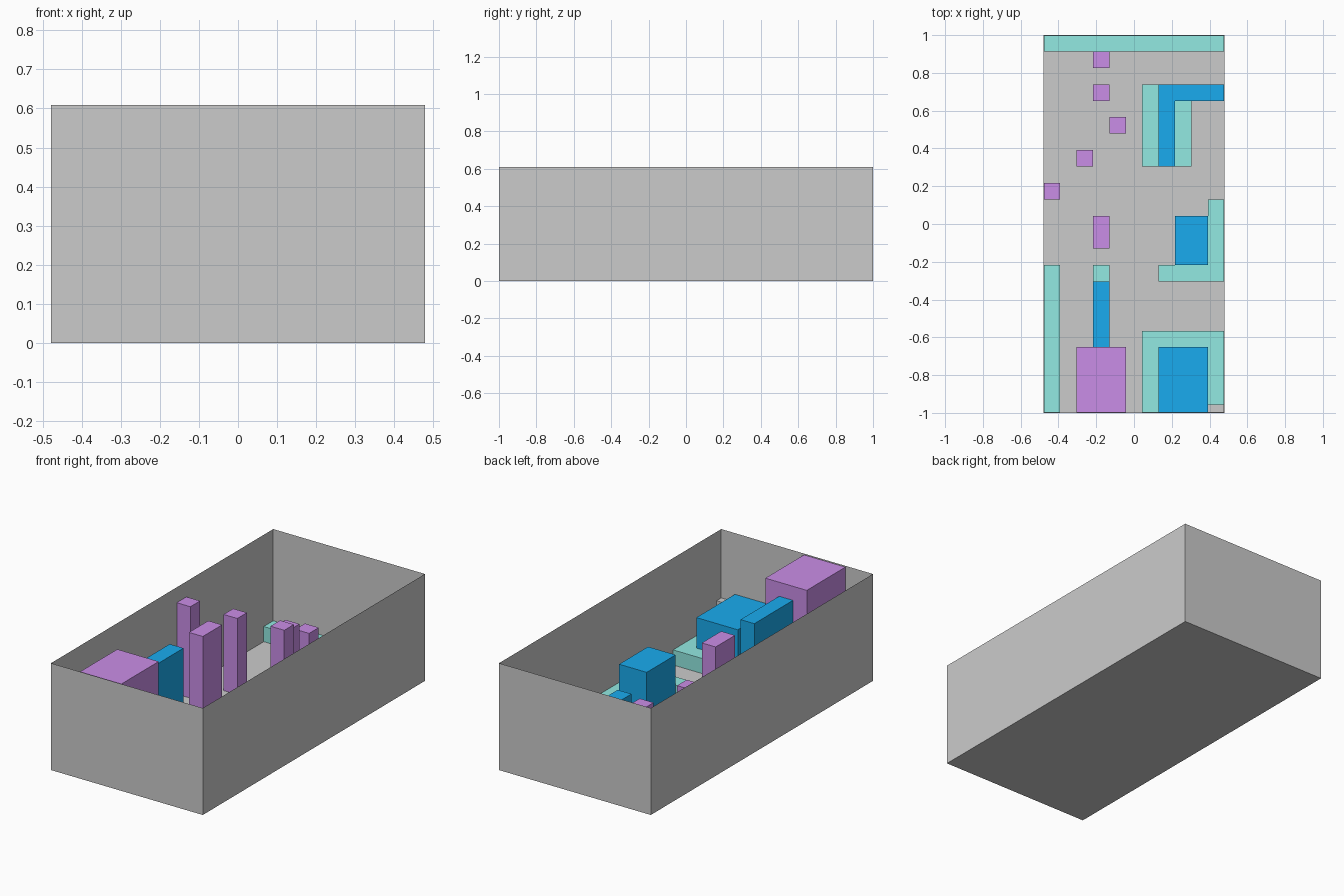
import bpy, bmesh

if "Cube" in bpy.data.objects:
    bpy.data.objects.remove(bpy.data.objects["Cube"])

CELL = 2 / 23          # everything sits on an 11 x 23 x 7 cell grid
NX, NY, NZ = 11, 23, 7
GAP = 0.001            # keeps blocks just clear of the thin room shell


def material(name, rgb):
    m = bpy.data.materials.new(name)
    m.diffuse_color = (*rgb, 1)
    m.use_nodes = True
    m.node_tree.nodes["Principled BSDF"].inputs["Base Color"].default_value = m.diffuse_color
    return m


TEAL = material("teal", (0.29, 0.82, 0.76))
BLUE = material("blue", (0.01, 0.41, 0.86))
PURPLE = material("purple", (0.59, 0.27, 0.80))


def box(name, i0, i1, j0, j1, k1, mat=None, k0=0, open_top=False):
    """Box spanning grid cells; blocks are pulled in from the room shell."""
    inset = 0 if open_top else GAP
    x0, x1 = [max(-NX * CELL / 2 + inset, min(NX * CELL / 2 - inset, (i - NX / 2) * CELL)) for i in (i0, i1)]
    y0, y1 = [max(-1 + inset, min(1 - inset, j * CELL - 1)) for j in (j0, j1)]
    z0, z1 = max(inset, k0 * CELL), k1 * CELL
    bm = bmesh.new()
    bmesh.ops.create_cube(bm, size=1)
    for v in bm.verts:
        v.co.x = x1 if v.co.x > 0 else x0
        v.co.y = y1 if v.co.y > 0 else y0
        v.co.z = z1 if v.co.z > 0 else z0
    if open_top:
        top = [f for f in bm.faces if f.normal.z > 0.9]
        bmesh.ops.delete(bm, geom=top, context='FACES_ONLY')
    me = bpy.data.meshes.new(name)
    bm.to_mesh(me)
    bm.free()
    ob = bpy.data.objects.new(name, me)
    bpy.context.collection.objects.link(ob)
    if mat:
        me.materials.append(mat)
    return ob


# Room: floor and four thin walls, no ceiling
box("room_shell", 0, NX, 0, NY, NZ, open_top=True)

# Climbing steps rising from the back to the front platform
steps = [(3, 21, 1, 2), (3, 19, 1, 3), (4, 17, 1, 4),
         (2, 15, 1, 5), (0, 13, 1, 6), (3, 10, 2, 6)]
for n, (i, j, length, h) in enumerate(steps, 1):
    box(f"step_{n}", i, i + 1, j, j + length, h, PURPLE)
box("high_platform", 2, 5, 0, 4, 6.92, PURPLE)
box("platform_bridge", 3, 4, 4, 8, 6, BLUE)

# Low ledges, one cell high
ledges = [(0, 11, 22, 23), (0, 1, 0, 9), (3, 4, 8, 9),
          (7, 11, 8, 9), (10, 11, 9, 13),
          (6, 7, 0, 5), (7, 11, 4, 5), (10, 11, 0.5, 4),
          (6, 7, 15, 20), (8, 9, 15, 19), (8, 11, 19, 20)]
for n, span in enumerate(ledges, 1):
    box(f"low_ledge_{n}", *span, 1, TEAL)

# Mid-height blocks, three cells high
box("front_block", 7, 10, 0, 4, 3, BLUE)
box("middle_block", 8, 10, 9, 12, 3, BLUE)
box("partition_long", 7, 8, 15, 20, 3, BLUE)
box("partition_return", 8, 11, 19, 20, 3, BLUE, k0=1)

# Small door in the front right corner
box("corner_door", 10, 11, 0, 0.5, 2.5)
